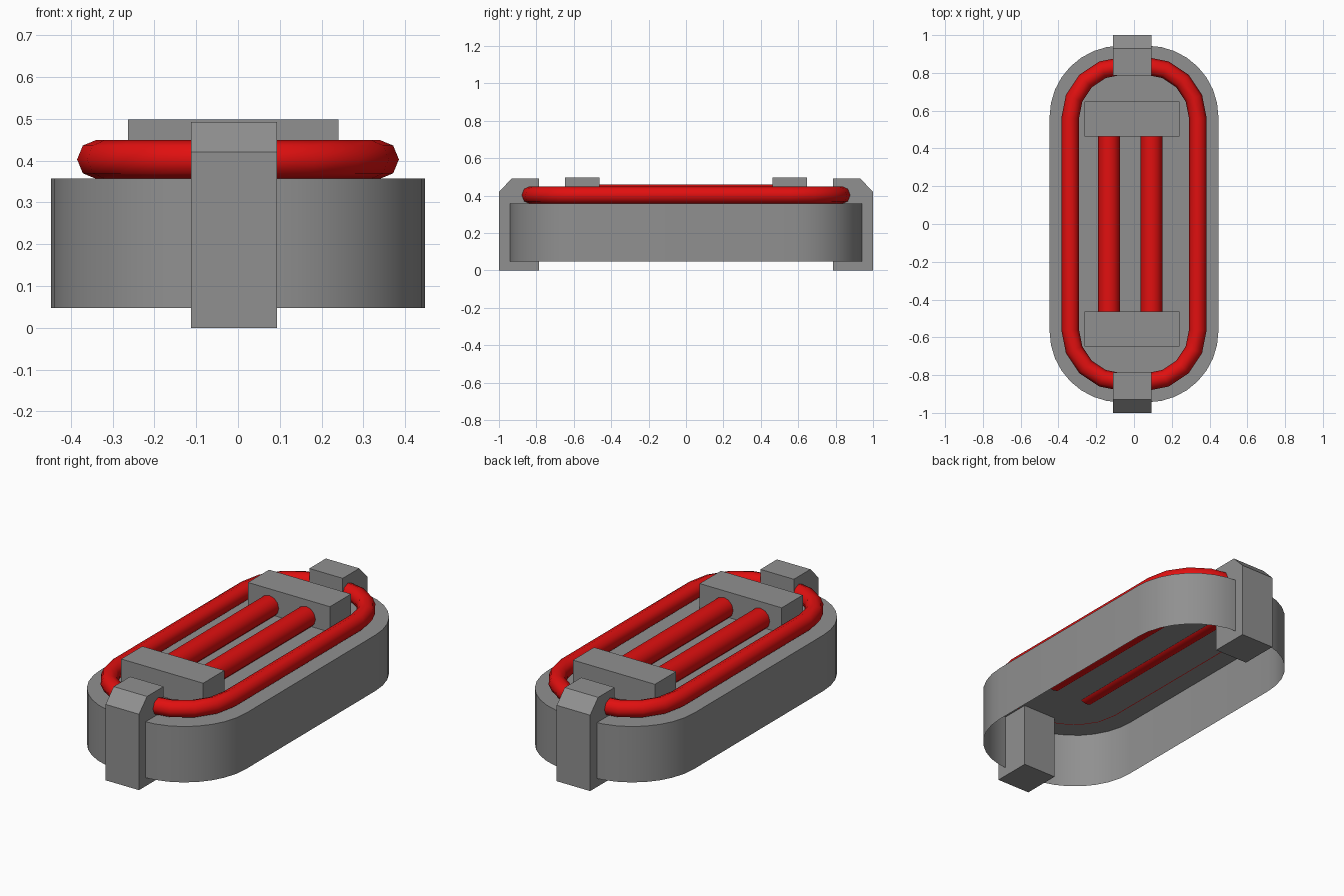
import bpy, bmesh, math
from mathutils import Vector

old = bpy.data.objects.get("Cube")
if old:
    bpy.data.objects.remove(old, do_unlink=True)


def material(name, color):
    m = bpy.data.materials.new(name)
    m.use_nodes = True
    m.diffuse_color = color
    m.node_tree.nodes["Principled BSDF"].inputs["Base Color"].default_value = color
    return m


GREY = material("grey metal", (0.28, 0.28, 0.28, 1))
RED = material("red glow", (0.75, 0.005, 0.005, 1))


def finish(name, bm, mat, smooth=False):
    bmesh.ops.recalc_face_normals(bm, faces=bm.faces)
    mesh = bpy.data.meshes.new(name)
    bm.to_mesh(mesh)
    bm.free()
    mesh.materials.append(mat)
    obj = bpy.data.objects.new(name, mesh)
    bpy.context.collection.objects.link(obj)
    if smooth:
        bpy.ops.object.select_all(action="DESELECT")
        obj.select_set(True)
        bpy.context.view_layer.objects.active = obj
        bpy.ops.object.shade_smooth_by_angle(angle=math.radians(50))
    return obj


def rounded_outline(cx, cy, r, steps):
    """Rounded rectangle, counter-clockwise, from four corner arcs."""
    pts = []
    for q, (sx, sy) in enumerate([(1, 1), (-1, 1), (-1, -1), (1, -1)]):
        for i in range(steps + 1):
            a = math.pi / 2 * (q + i / steps)
            pts.append(Vector((sx * cx + r * math.cos(a), sy * cy + r * math.sin(a), 0)))
    return pts


def prism(name, profile, x0, x1, mat):
    """Extrude a (y, z) profile along x."""
    bm = bmesh.new()
    face = bm.faces.new([bm.verts.new((x0, y, z)) for y, z in profile])
    out = bmesh.ops.extrude_face_region(bm, geom=[face])
    moved = [v for v in out["geom"] if isinstance(v, bmesh.types.BMVert)]
    bmesh.ops.translate(bm, verts=moved, vec=(x1 - x0, 0, 0))
    return finish(name, bm, mat)


# Housing: thin shell, closed on top and open underneath
bm = bmesh.new()
outline = rounded_outline(0.07, 0.567, 0.377, 8)
top = [bm.verts.new(p + Vector((0, 0, 0.357))) for p in outline]
low = [bm.verts.new(p + Vector((0, 0, 0.047))) for p in outline]
bm.faces.new(top)
for i in range(len(top)):
    j = (i + 1) % len(top)
    bm.faces.new((top[i], low[i], low[j], top[j]))
finish("housing", bm, GREY, True)

# Ring tube: eight-sided section swept around a rounded path
bm = bmesh.new()
path = rounded_outline(0.06, 0.56, 0.278, 4)
SIDES, RADIUS = 8, 0.047
rings = []
for i, p in enumerate(path):
    out = Vector((math.cos(a := math.pi / 2 * (i // 5 + i % 5 / 4)), math.sin(a), 0))
    rings.append([bm.verts.new(p + out * RADIUS * math.cos(t)
                               + Vector((0, 0, 0.403 + RADIUS * math.sin(t))))
                  for t in (math.tau * k / SIDES for k in range(SIDES))])
for i, ring in enumerate(rings):
    nxt = rings[(i + 1) % len(rings)]
    for k in range(SIDES):
        n = (k + 1) % SIDES
        bm.faces.new((ring[k], nxt[k], nxt[n], ring[n]))
finish("ring_tube", bm, RED, True)

# Two inner bars running between the holders
for side, x in (("right", -0.132), ("left", 0.093)):
    bpy.ops.mesh.primitive_cylinder_add(vertices=12, radius=0.058, depth=1.1,
                                        location=(x, 0, 0.403),
                                        rotation=(math.pi / 2, 0, 0))
    bar = bpy.context.object
    bar.name = side + "_bar"
    bar.data.materials.append(RED)
    bpy.ops.object.shade_smooth_by_angle(angle=math.radians(50))

# Bar holders and chamfered end clips, mirrored front to back
holder = [(0.463, 0.357), (0.648, 0.357), (0.648, 0.498), (0.463, 0.498)]
clip = [(0.785, 0), (1, 0), (1, 0.421), (0.93, 0.493), (0.785, 0.493)]
for end, s in (("front", -1), ("back", 1)):
    prism(end + "_holder", [(s * y, z) for y, z in holder], -0.263, 0.24, GREY)
    prism(end + "_clip", [(s * y, z) for y, z in clip], -0.112, 0.093, GREY)
